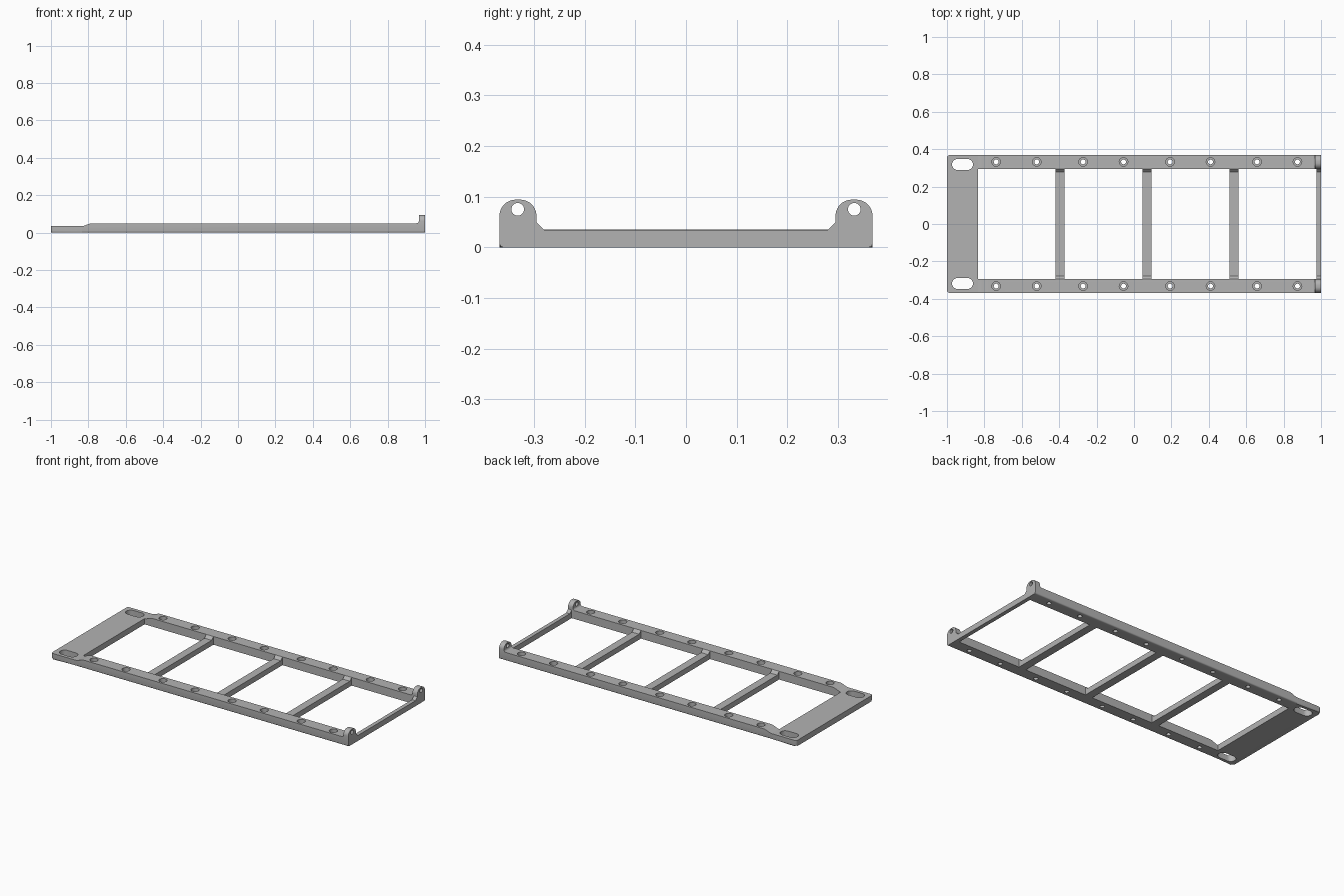
import bpy, bmesh, math
from mathutils import Vector

if "Cube" in bpy.data.objects:
    bpy.data.objects.remove(bpy.data.objects["Cube"])

OUT, INN = 0.368, 0.295            # outer and inner edges of the side rails
PLATE_Z, RAIL_Z, BAR_Z = 0.035, 0.05, 0.033
PLATE_X, LUG_X = -0.835, 0.967

grey = bpy.data.materials.new("light grey")
grey.diffuse_color = (0.45, 0.45, 0.45, 1)
grey.use_nodes = True
grey.node_tree.nodes["Principled BSDF"].inputs["Base Color"].default_value = grey.diffuse_color


def arc(cx, cy, r, a0, a1, n=8):
    """Points on an arc, angles in degrees."""
    return [(cx + r * math.cos(math.radians(a0 + (a1 - a0) * i / n)),
             cy + r * math.sin(math.radians(a0 + (a1 - a0) * i / n))) for i in range(n + 1)]


def prism(bm, pts, place, lo, hi):
    """Extrude a 2D outline between lo and hi; place maps (u, v, depth) to a point."""
    a = [bm.verts.new(place(u, v, lo)) for u, v in pts]
    b = [bm.verts.new(place(u, v, hi)) for u, v in pts]
    n = len(pts)
    bm.faces.new(a)
    bm.faces.new(b[::-1])
    for i in range(n):
        bm.faces.new((a[i], b[i], b[(i + 1) % n], a[(i + 1) % n]))


def along_x(u, v, d): return Vector((d, u, v))
def along_y(u, v, d): return Vector((u, d, v))
def along_z(u, v, d): return Vector((u, v, d))


def finish(name, bm):
    bmesh.ops.recalc_face_normals(bm, faces=bm.faces)
    me = bpy.data.meshes.new(name)
    bm.to_mesh(me)
    bm.free()
    me.materials.append(grey)
    ob = bpy.data.objects.new(name, me)
    bpy.context.collection.objects.link(ob)
    return ob


def activate(ob):
    bpy.ops.object.select_all(action='DESELECT')
    ob.select_set(True)
    bpy.context.view_layer.objects.active = ob


def cut(ob, cutter):
    activate(ob)
    mod = ob.modifiers.new("holes", 'BOOLEAN')
    mod.operation, mod.solver, mod.object = 'DIFFERENCE', 'EXACT', cutter
    bpy.ops.object.modifier_apply(modifier=mod.name)
    bpy.data.objects.remove(cutter)


def smooth(ob):
    activate(ob)
    bpy.ops.object.shade_smooth_by_angle(angle=math.radians(35))


def round_bottom(bm, test):
    """Round the bottom outer edges whose midpoint passes the test."""
    edges = [e for e in bm.edges if all(abs(v.co.z) < 1e-5 for v in e.verts)
             and test((e.verts[0].co + e.verts[1].co) / 2)]
    bmesh.ops.bevel(bm, geom=edges, offset=0.008, segments=4, profile=0.5, affect='EDGES')


# End plate with two slots
bm = bmesh.new()
r = 0.014
outline = ([(PLATE_X, -OUT), (PLATE_X, OUT)]
           + arc(-1 + r, OUT - r, r, 90, 180, 6) + arc(-1 + r, -OUT + r, r, 180, 270, 6))
prism(bm, outline, along_z, 0, PLATE_Z)
round_bottom(bm, lambda m: m.x < PLATE_X - 0.001)
plate = finish("end_plate", bm)
bm = bmesh.new()
for s in (1, -1):
    slot = arc(-0.89, s * 0.318, 0.029, -90, 90, 16) + arc(-0.944, s * 0.318, 0.029, 90, 270, 16)
    prism(bm, slot, along_z, -0.05, 0.1)
cut(plate, finish("slot_cutter", bm))
smooth(plate)

# Side rails: ramp up from the plate, fillet up into the lug, counterbored holes
ramp = [(PLATE_X + 0.055 * i / 10,
         PLATE_Z + (RAIL_Z - PLATE_Z) * (1 - math.cos(math.pi * i / 10)) / 2) for i in range(11)]
rail_side = ([(PLATE_X, 0)] + ramp + arc(LUG_X - 0.012, RAIL_Z + 0.012, 0.012, -90, 0, 6)
             + [(LUG_X, 0)])
HOLES = [-0.737, -0.52, -0.272, -0.056, 0.193, 0.409, 0.658, 0.874]
STEPS = [(0.013, -0.03), (0.013, 0.025), (0.023, 0.025), (0.023, 0.08)]
SEG = 28
for s, side in ((1, "back"), (-1, "front")):
    bm = bmesh.new()
    prism(bm, rail_side, along_y, s * INN, s * OUT)
    round_bottom(bm, lambda m: abs(m.y) > OUT - 0.001)
    rail = finish(side + "_rail", bm)
    bm = bmesh.new()
    for x in HOLES:
        rings = [[bm.verts.new((x + rad * math.cos(math.tau * i / SEG),
                                s * 0.332 + rad * math.sin(math.tau * i / SEG), z))
                  for i in range(SEG)] for rad, z in STEPS]
        bm.faces.new(rings[0][::-1])
        bm.faces.new(rings[-1])
        for a, b in zip(rings, rings[1:]):
            for i in range(SEG):
                j = (i + 1) % SEG
                bm.faces.new((a[i], a[j], b[j], b[i]))
    cut(rail, finish("screw_hole_cutter", bm))
    smooth(rail)

    # Hinge lug at the far end of each rail
    bm = bmesh.new()
    rt = 0.032
    lug_side = ([(INN, 0)] + arc(OUT - 0.008, 0.008, 0.008, -90, 0, 4)
                + arc(OUT - rt, 0.094 - rt, rt, 0, 90, 10)
                + arc(INN + rt, 0.094 - rt, rt, 90, 180, 10))
    prism(bm, [(s * y, z) for y, z in lug_side], along_x, LUG_X, 1)
    lug = finish(side + "_lug", bm)
    bm = bmesh.new()
    prism(bm, arc(s * 0.332, 0.075, 0.0125, 0, 345, 23), along_x, 0.9, 1.1)
    cut(lug, finish("lug_hole_cutter", bm))
    smooth(lug)

# Cross bars with sloped gussets where they meet the rails
half = [(INN, 0), (INN, RAIL_Z), (INN - 0.017, BAR_Z)]
bar_side = half + [(-y, z) for y, z in reversed(half)]
for name, x0, x1 in (("cross_bar_1", -0.42, -0.372), ("cross_bar_2", 0.045, 0.093),
                     ("cross_bar_3", 0.51, 0.558), ("end_bar", 0.976, 1.0)):
    bm = bmesh.new()
    prism(bm, bar_side, along_x, x0, x1)
    finish(name, bm)
